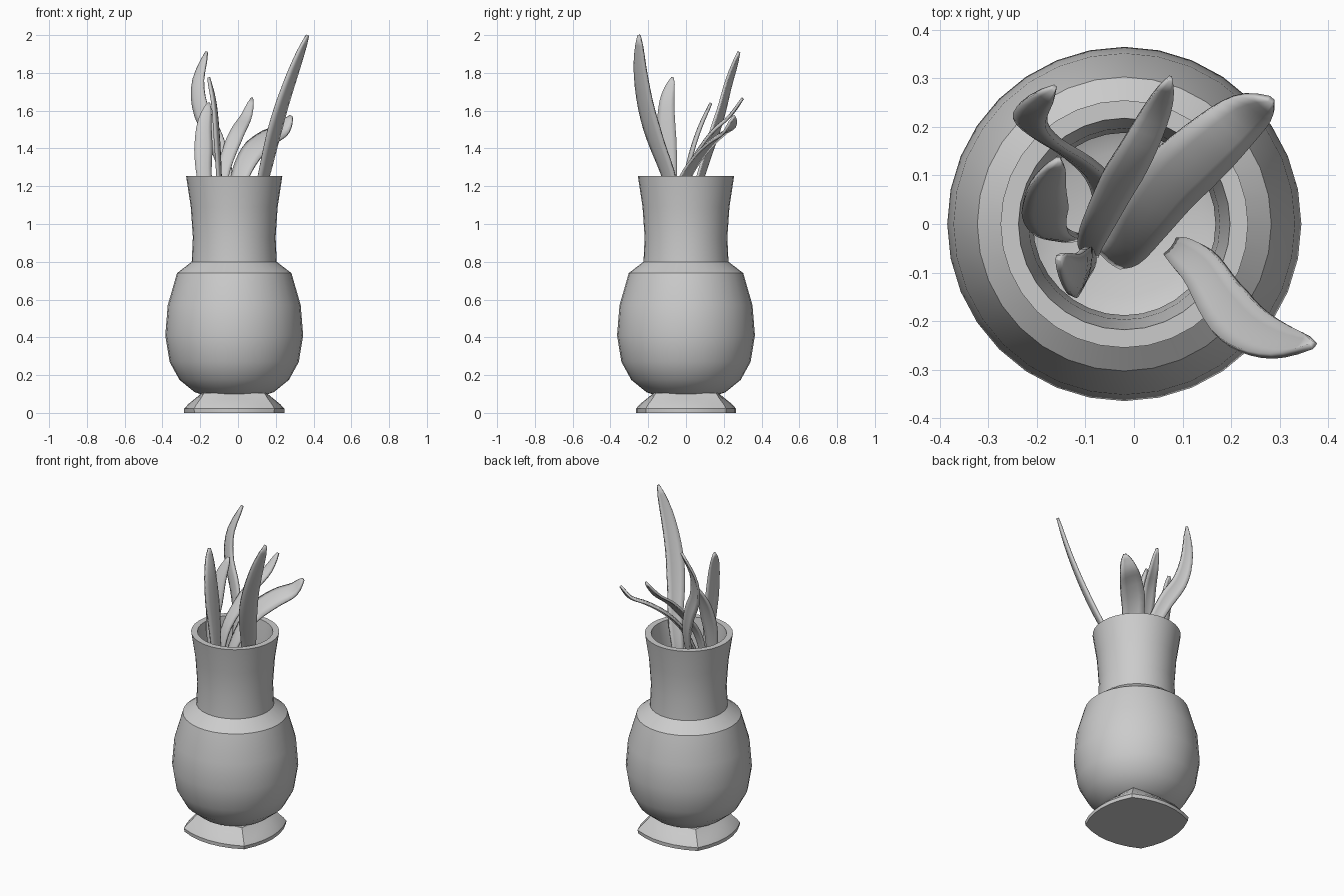
import bpy, bmesh, math
from mathutils import Vector

if "Cube" in bpy.data.objects:
    bpy.data.objects.remove(bpy.data.objects["Cube"])

CX = -0.02  # vase axis


def finish(name, bm, angle=35):
    bmesh.ops.recalc_face_normals(bm, faces=bm.faces)
    me = bpy.data.meshes.new(name)
    bm.to_mesh(me)
    bm.free()
    ob = bpy.data.objects.new(name, me)
    bpy.context.collection.objects.link(ob)
    bpy.ops.object.select_all(action='DESELECT')
    ob.select_set(True)
    bpy.context.view_layer.objects.active = ob
    bpy.ops.object.shade_smooth_by_angle(angle=math.radians(angle))
    return ob


def skin(bm, rings, closed=True):
    rows = [[bm.verts.new(p) for p in r] for r in rings]
    n = len(rows[0])
    for a, b in zip(rows, rows[1:]):
        for i in range(n if closed else n - 1):
            j = (i + 1) % n
            bm.faces.new((a[i], a[j], b[j], b[i]))
    return rows


# vase: outer wall, rim, then hollow inner wall
def vase():
    profile = [(.15, .09), (.21, .11), (.29, .175), (.342, .27), (.365, .41), (.352, .57),
               (.303, .74), (.225, .80), (.219, .93), (.23, 1.09), (.255, 1.255),
               (.218, 1.255), (.197, 1.09), (.188, .93), (.195, .78), (.27, .71),
               (.32, .56), (.332, .41), (.31, .28), (.25, .18), (.15, .13)]
    n = 32
    bm = bmesh.new()
    rows = skin(bm, [[(CX + r * math.cos(2 * math.pi * i / n), r * math.sin(2 * math.pi * i / n), z)
                      for i in range(n)] for r, z in profile])
    bm.faces.new(rows[0])
    bm.faces.new(rows[-1])
    finish("vase", bm)


# square foot with bowed sides
def foot():
    bm = bmesh.new()
    rings = []
    for corner, bulge, z in [(.21, .055, 0), (.213, .052, .022), (.20, .045, .045),
                             (.178, .03, .075), (.16, .012, .105)]:
        ring = []
        for k in range(4):
            a = k * math.pi / 2
            for i in range(6):
                t = -1 + i / 3
                u, v = corner + bulge * (1 - t * t), corner * t
                ring.append((CX + u * math.cos(a) - v * math.sin(a),
                             u * math.sin(a) + v * math.cos(a), z))
        rings.append(ring)
    rows = skin(bm, rings)
    bm.faces.new(rows[0])
    bm.faces.new(rows[-1])
    finish("foot", bm)


def spline(p, t):
    s = t * (len(p) - 1)
    i = min(int(s), len(p) - 2)
    f = s - i
    b, c = p[i], p[i + 1]
    a = p[i - 1] if i else b * 2 - c
    d = p[i + 2] if i + 2 < len(p) else c * 2 - b
    return .5 * (2 * b + (c - a) * f + (2 * a - 5 * b + 4 * c - d) * f * f
                 + (3 * b - a - 3 * c + d) * f ** 3)


# leaf blade: tapered, cupped strip along a spline, given thickness
def leaf(name, pts, width, side, cup=.15):
    p = [Vector(q) for q in pts]
    side = Vector(side)
    n = 20
    rings = []
    for k in range(n + 1):
        t = k / n
        c = spline(p, t)
        tan = (spline(p, min(1, t + .02)) - spline(p, max(0, t - .02))).normalized()
        s = (side - tan * side.dot(tan)).normalized()
        nor = tan.cross(s)
        w = width / 2 * (.4 + .6 * min(1, t / .55)) * max(.1, (1 - t ** 4) ** .6)
        rings.append([c + s * w * u + nor * w * cup * (u * u - .5) for u in (-1, -.5, 0, .5, 1)])
    bm = bmesh.new()
    skin(bm, rings, closed=False)
    ob = finish(name, bm, 50)
    m = ob.modifiers.new("thickness", 'SOLIDIFY')
    m.thickness = .014
    m.offset = 0


vase()
foot()
leaf("leaf_tall", [(.08, -.05, .95), (.10, -.06, 1.1), (.14, -.095, 1.26), (.185, -.165, 1.45),
                   (.235, -.215, 1.63), (.30, -.243, 1.82), (.368, -.248, 2.0)], .115, (.6, .75, 0))
leaf("leaf_back_left", [(-.06, -.02, .98), (-.055, .04, 1.14), (-.07, .09, 1.3), (-.125, .14, 1.46),
                        (-.195, .185, 1.6), (-.212, .225, 1.75), (-.165, .28, 1.91)],
     .10, (.85, -.35, .3))
leaf("leaf_front_left", [(-.085, -.075, .95), (-.095, -.085, 1.15), (-.10, -.09, 1.3),
                         (-.112, -.103, 1.5), (-.127, -.10, 1.65), (-.155, -.07, 1.775)],
     .105, (.2, 1, 0))
leaf("leaf_left", [(-.13, -.03, .98), (-.165, -.02, 1.15), (-.182, .005, 1.29), (-.183, .04, 1.42),
                   (-.178, .08, 1.53), (-.155, .132, 1.64)], .10, (1, .1, 0))
leaf("leaf_back", [(-.09, -.06, .98), (-.09, -.04, 1.14), (-.075, .0, 1.28), (-.035, .08, 1.41),
                   (.005, .15, 1.5), (.045, .23, 1.57), (.075, .30, 1.665)], .085, (1, -.3, -.3))
leaf("leaf_back_right", [(-.05, -.07, 1.0), (-.02, -.05, 1.14), (.02, .01, 1.28), (.08, .09, 1.39),
                         (.16, .165, 1.46), (.23, .225, 1.5), (.283, .255, 1.57)],
     .15, (.6, -.6, -.35))
